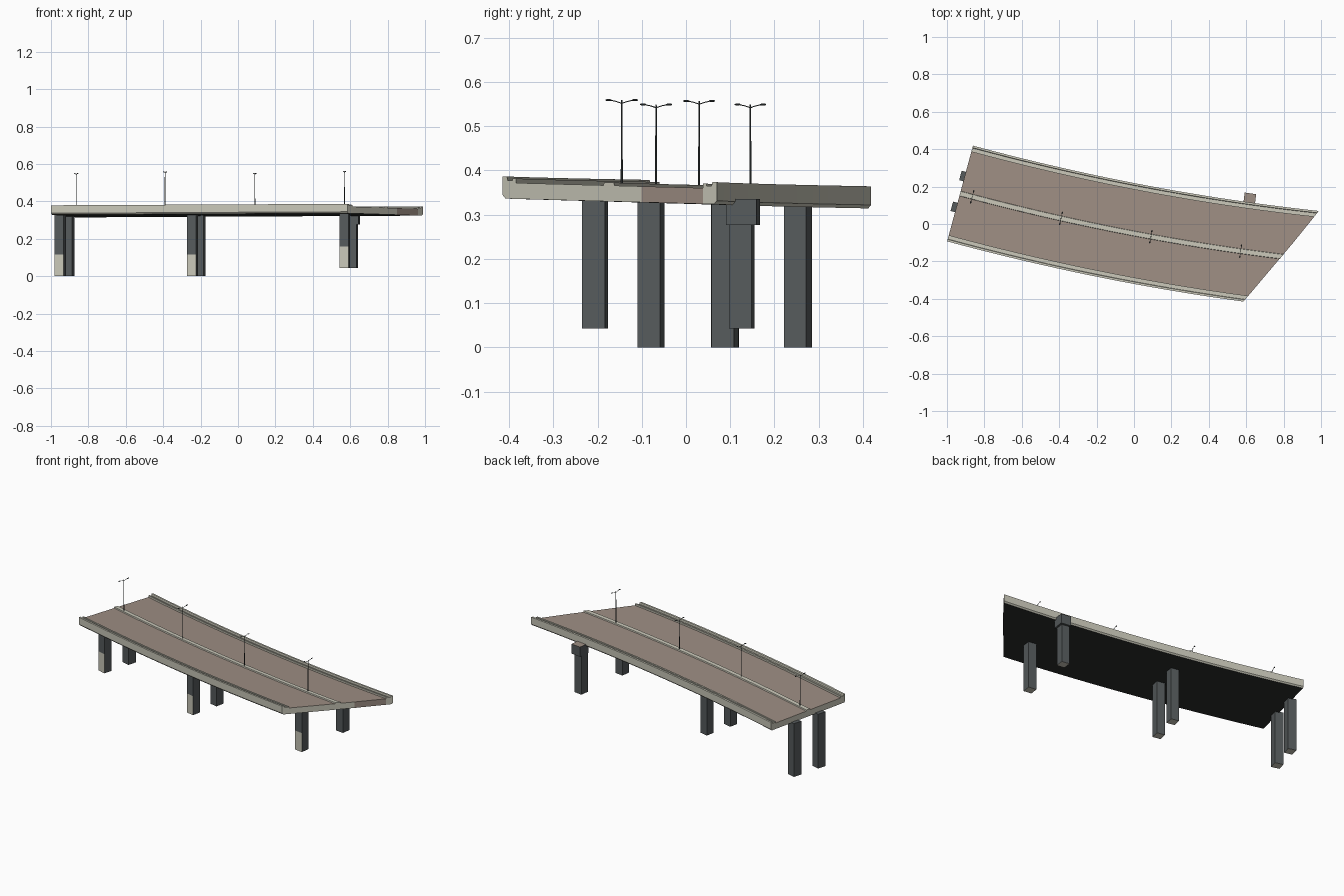
import bpy, bmesh, math
from mathutils import Vector, Matrix

if "Cube" in bpy.data.objects:
    bpy.data.objects.remove(bpy.data.objects["Cube"])


def material(name, rgb):
    m = bpy.data.materials.new(name)
    m.diffuse_color = (*rgb, 1)
    m.use_nodes = True
    m.node_tree.nodes["Principled BSDF"].inputs["Base Color"].default_value = m.diffuse_color
    return m


CONCRETE = material("light concrete", (0.58, 0.57, 0.48))
ROAD = material("tan road", (0.34, 0.272, 0.23))
PIER = material("grey pier", (0.092, 0.104, 0.107))
SOFFIT = material("dark soffit", (0.024, 0.027, 0.025))
METAL = material("lamp metal", (0.05, 0.06, 0.06))


def finish(bm, name, mats, rule=None):
    """Turn a bmesh into an object, colouring faces by a rule."""
    bmesh.ops.recalc_face_normals(bm, faces=bm.faces)
    bm.normal_update()
    if rule:
        for f in bm.faces:
            f.material_index = rule(f)
    me = bpy.data.meshes.new(name)
    bm.to_mesh(me)
    bm.free()
    for m in mats:
        me.materials.append(m)
    ob = bpy.data.objects.new(name, me)
    bpy.context.collection.objects.link(ob)
    return ob


def road_point(t, v, dz=0.0):
    """Point on the curved, banked road: t along it, v across it."""
    slope = -0.27 + 0.086 * t
    n = Vector((-slope, 1, 0)).normalized()
    p = Vector((-0.93 + t, 0.163 - 0.27 * t + 0.043 * t * t, 0)) + n * v
    p.z = 0.3715 + 0.005 * t - 0.028 * v + dz
    return p


def heading(t):
    return math.atan(-0.27 + 0.086 * t)


def sweep(name, profile, mats, rule=None, steps=24):
    """Sweep a closed (v, dz) profile along the road, ending on the skewed end."""
    bm = bmesh.new()
    rings = [[bm.verts.new(road_point(i / steps * (1.72 + 0.641 * v), v, dz))
              for v, dz in profile] for i in range(steps + 1)]
    k = len(profile)
    for a, b in zip(rings, rings[1:]):
        for j in range(k):
            bm.faces.new((a[j], a[(j + 1) % k], b[(j + 1) % k], b[j]))
    bm.faces.new(rings[0])
    bm.faces.new(rings[-1])
    return finish(bm, name, mats, rule)


# Road slab: tan top, dark underside; part of the skewed end is tan too
def slab_rule(end):
    def rule(f):
        if f.normal.z > 0.7:
            return 0
        if f.normal.z < -0.7:
            return 1
        return end if f.normal.x > 0.5 else 2
    return rule


def slab_profile(a, b):
    return [(a, -0.05), (b, -0.05), (b, -0.014), (a, -0.014)]


SLAB = [ROAD, SOFFIT, CONCRETE]
sweep("road_slab_front", slab_profile(-0.231, 0.08), SLAB, slab_rule(2))
sweep("road_slab_back", slab_profile(0.08, 0.231), SLAB, slab_rule(0))

# Parapets: outer wall, channel and inner kerb, mirrored
PARAPET = [(0.258, -0.05), (0.265, -0.042), (0.265, 0), (0.254, 0), (0.252, -0.009),
           (0.240, -0.009), (0.240, -0.004), (0.231, -0.004), (0.231, -0.05)]
for side, s in (("front", -1), ("back", 1)):
    sweep("parapet_" + side, [(s * v, dz) for v, dz in PARAPET], [CONCRETE, SOFFIT],
          lambda f: 1 if f.normal.z < -0.8 else 0)

# Median strip
sweep("median", [(-0.014, -0.016), (0.014, -0.016), (0.012, -0.007), (-0.012, -0.007)],
      [CONCRETE])


def box(name, x, y, z0, z1, a, b, angle, mats, rule, cut=None):
    bm = bmesh.new()
    bmesh.ops.create_cube(bm, size=1, matrix=(
        Matrix.Translation((x, y, (z0 + z1) / 2)) @ Matrix.Rotation(angle, 4, 'Z')
        @ Matrix.Diagonal((a, b, z1 - z0, 1))))
    if cut:
        bmesh.ops.bisect_plane(bm, geom=bm.verts[:] + bm.edges[:] + bm.faces[:],
                               plane_co=(0, 0, cut), plane_no=(0, 0, 1))
    return finish(bm, name, mats, rule)


# Piers: three pairs; the front ones have a light panel low on the front
def pier_rule(front, cut):
    def rule(f):
        low = f.calc_center_median().z < cut
        return 1 if f.normal.z < -0.5 or (front and low and f.normal.y < -0.8) else 0
    return rule


piers = [  # name, x, y, foot z, top z, front row?
    ("left_front", -0.950, 0.088, 0.0, 0.328, True),
    ("left_back", -0.904, 0.253, 0.0, 0.322, False),
    ("middle_front", -0.243, -0.079, 0.0, 0.332, True),
    ("middle_back", -0.203, 0.088, 0.0, 0.327, False),
    ("right_front", 0.570, -0.206, 0.043, 0.338, True),
    ("right_back", 0.612, 0.126, 0.043, 0.280, False)]
for name, x, y, z0, z1, front in piers:
    cut = z0 + 0.115
    box("pier_" + name, x, y, z0, z1, 0.05, 0.052, heading(x + 0.93), [PIER, CONCRETE],
        pier_rule(front, cut), cut if front else None)

# Pier cap jutting out beyond the back edge, with a tan top
box("pier_cap", 0.618, 0.129, 0.277, 0.335, 0.062, 0.07, heading(1.55), [PIER, ROAD],
    lambda f: 1 if f.normal.z > 0.5 else 0)


# Double-armed street lamps on the median
def lamp(name, t, top):
    bm = bmesh.new()

    def rod(p, q, r0, r1):
        d = q - p
        m = Matrix.Translation((p + q) / 2) @ d.to_track_quat('Z', 'Y').to_matrix().to_4x4()
        bmesh.ops.create_cone(bm, cap_ends=True, segments=8, radius1=r0, radius2=r1,
                              depth=d.length, matrix=m)
    base = road_point(t, 0, -0.01)
    rod(base, Vector((base.x, base.y, top)), 0.0025, 0.0015)
    rot = Matrix.Rotation(heading(t), 4, 'Z')
    for s in (-1, 1):
        path = [Vector((base.x, base.y, top - 0.007)) + rot @ Vector((0, s * d, h))
                for d, h in ((0, 0), (0.012, 0.004), (0.026, 0.007))]
        for p, q in zip(path, path[1:]):
            rod(p, q, 0.0011, 0.0011)
        head = path[-1] + rot @ Vector((0, s * 0.004, 0.0003))
        bmesh.ops.create_uvsphere(bm, u_segments=10, v_segments=6, radius=1, matrix=(
            Matrix.Translation(head) @ rot @ Matrix.Diagonal((0.0035, 0.0075, 0.0025, 1))))
    finish(bm, name, [METAL])


for i, (t, top) in enumerate(((0.065, 0.549), (0.54, 0.557), (1.02, 0.549), (1.5, 0.559))):
    lamp(f"street_lamp_{i + 1}", t, top)
